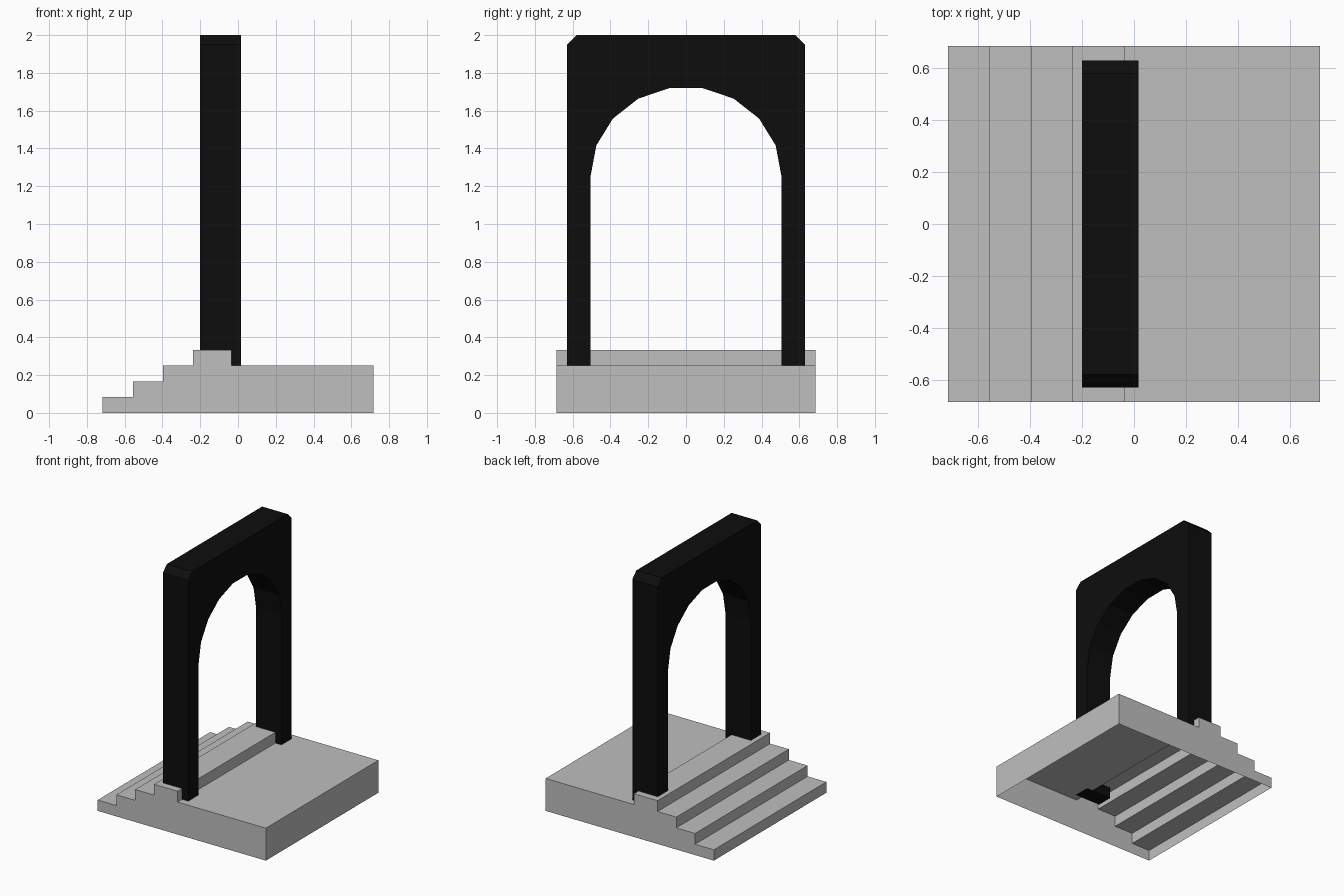
import bpy, bmesh
from math import sin, cos, radians
from mathutils import Vector

cube = bpy.data.objects.get("Cube")
if cube:
    bpy.data.objects.remove(cube, do_unlink=True)


def make_material(name, value):
    mat = bpy.data.materials.new(name)
    mat.use_nodes = True
    colour = (value, value, value, 1)
    mat.diffuse_color = colour
    mat.node_tree.nodes["Principled BSDF"].inputs["Base Color"].default_value = colour
    return mat


def prism(name, points, depth, mat, open_bottom=False):
    """Extrude a closed 3D outline along the depth vector."""
    bm = bmesh.new()
    face = bm.faces.new([bm.verts.new(p) for p in points])
    new = bmesh.ops.extrude_face_region(bm, geom=[face], use_keep_orig=True)["geom"]
    bmesh.ops.translate(bm, vec=depth,
                        verts=[g for g in new if isinstance(g, bmesh.types.BMVert)])
    bmesh.ops.recalc_face_normals(bm, faces=bm.faces)
    if open_bottom:
        under = [f for f in bm.faces if all(v.co.z < 0.001 for v in f.verts)]
        bmesh.ops.delete(bm, geom=under, context='FACES')
    mesh = bpy.data.meshes.new(name)
    bm.to_mesh(mesh)
    bm.free()
    mesh.materials.append(mat)
    obj = bpy.data.objects.new(name, mesh)
    bpy.context.collection.objects.link(obj)
    return obj


stone = make_material("light grey stone", 0.52)
black = make_material("black", 0.004)

# Stepped platform: hollow shell, open underneath
half_x, half_y, rise, run = 0.717, 0.685, 0.0833, 0.16
profile = [(-half_x, 0)]
for i in range(4):
    x = -half_x + i * run
    if i:
        profile.append((x, i * rise))
    profile.append((x, (i + 1) * rise))
profile += [(-0.035, 4 * rise), (-0.035, 3 * rise), (half_x, 3 * rise), (half_x, 0)]
prism("stepped_platform", [(x, -half_y, z) for x, z in profile],
      Vector((0, 2 * half_y, 0)), stone, open_bottom=True)

# Archway: half outline from foot to crown, then mirrored
foot, spring, inner, outer, top, chamfer = 0.249, 1.255, 0.505, 0.63, 2.0, 0.05
outline = [(-inner, foot), (-outer, foot), (-outer, top - chamfer), (-outer + chamfer, top)]
outline += [(-y, z) for y, z in reversed(outline)]
for i in range(10):
    a = radians(20 * i)
    outline.append((inner * cos(a), spring + 0.472 * sin(a)))
prism("archway", [(-0.2, y, z) for y, z in outline], Vector((0.217, 0, 0)), black)
